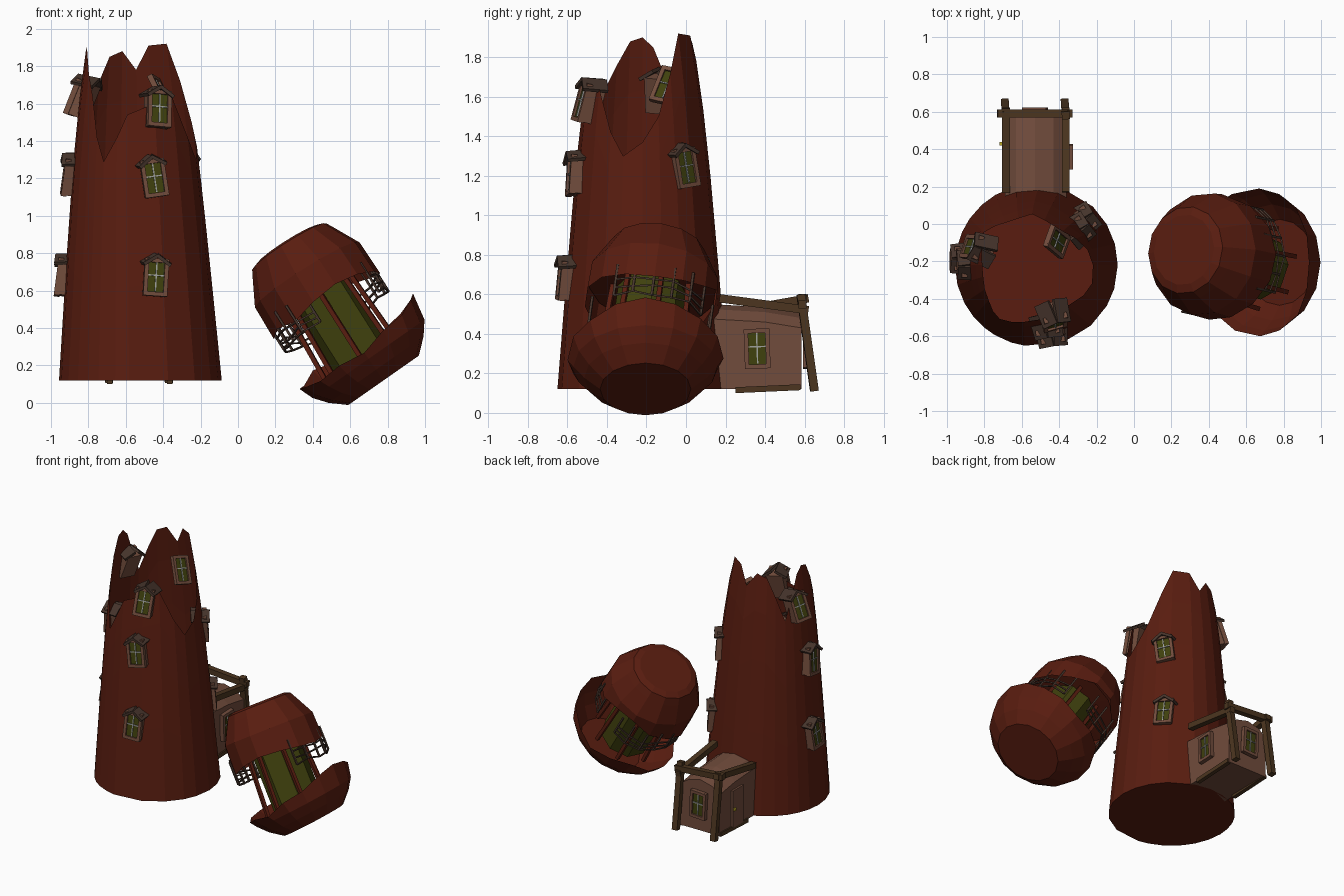
import bpy, bmesh, math, random
from mathutils import Matrix, Vector, Euler

if "Cube" in bpy.data.objects:
    bpy.data.objects.remove(bpy.data.objects["Cube"])
random.seed(4)

def mat(name, c):
    m = bpy.data.materials.new(name)
    m.diffuse_color = (*c, 1)
    m.use_nodes = True
    m.node_tree.nodes["Principled BSDF"].inputs["Base Color"].default_value = m.diffuse_color
    return m

MATS = [mat("red", (.1, .012, .005)), mat("brown", (.165, .072, .045)), mat("roof", (.06, .034, .024)),
        mat("beam", (.072, .036, .014)), mat("glass", (.05, .052, .004)), mat("grey", (.35, .36, .34)),
        mat("brass", (.5, .4, .02))]
RED, BROWN, ROOF, BEAM, GLASS, GREY, BRASS = range(7)

def finish(name, bm):
    bmesh.ops.recalc_face_normals(bm, faces=bm.faces)
    me = bpy.data.meshes.new(name)
    bm.to_mesh(me)
    for m in MATS:
        me.materials.append(m)
    ob = bpy.data.objects.new(name, me)
    bpy.context.collection.objects.link(ob)

def box(bm, M, c, size, m, rot=(0, 0, 0)):
    T = M @ Matrix.Translation(c) @ Euler(rot).to_matrix().to_4x4() @ Matrix.Diagonal((*size, 1))
    for v in bmesh.ops.create_cube(bm, size=1, matrix=T)["verts"]:
        for f in v.link_faces:
            f.material_index = m

def bar(bm, a, b, w, m):
    a, b = Vector(a), Vector(b)
    R = (b - a).to_track_quat('Z', 'Y').to_matrix().to_4x4()
    box(bm, Matrix.Translation((a + b) / 2) @ R, (0, 0, 0), (w, w, (b - a).length), m)

def skin(bm, rings, m, cap0=False, cap1=False):
    """Join rings of points into a tube."""
    vs = [[bm.verts.new(p) for p in r] for r in rings]
    n, faces = len(vs[0]), []
    for a, b in zip(vs, vs[1:]):
        for i in range(n):
            j = (i + 1) % n
            faces.append(bm.faces.new((a[i], a[j], b[j], b[i])))
    if cap0: faces.append(bm.faces.new(vs[0]))
    if cap1: faces.append(bm.faces.new(vs[-1]))
    for f in faces:
        f.material_index = m

def lathe(M, prof, n, jag=None, jag_ring=0):
    out = []
    for k, (s, r) in enumerate(prof):
        out.append([M @ Vector((r * math.cos(2 * math.pi * i / n), r * math.sin(2 * math.pi * i / n),
                    s + (jag[i % len(jag)] if jag and k == jag_ring else 0))) for i in range(n)])
    return out

# Broken tower: (angle, height of torn edge)
edge = [(-180, 1.9), (-166, 1.88), (-152, 1.76), (-140, 1.64), (-130, 1.42), (-121, 1.29), (-108, 1.42), (-98, 1.54),
        (-70, 1.6), (-48, 1.64), (-30, 1.42), (-17, 1.3), (0, 1.37), (15, 1.5), (30, 1.72), (46, 1.92), (72, 1.91),
        (88, 1.78), (104, 1.88), (120, 1.85), (132, 1.72), (145, 1.54), (156, 1.7), (168, 1.85)]
RAD = [(.12, .435), (.8, .38), (1.3, .335), (1.6, .3), (1.93, .25)]

def tower_point(deg, z, off=0):
    for (z0, r0), (z1, r1) in zip(RAD, RAD[1:]):
        if z <= z1 + 1e-6:
            r = r0 + (r1 - r0) * (z - z0) / (z1 - z0)
            break
    t, a = (z - .12) / 1.8, math.radians(deg)
    return Vector((-.522 - .035 * t + (r + off) * math.cos(a), -.22 + (r + off) * math.sin(a), z))

bm = bmesh.new()
skin(bm, [[tower_point(a, .12 + (h - .12) * t) for a, h in edge] for t in (0, .35, .65, .85, 1)], RED, cap0=True)
finish("broken_tower", bm)

# Windows: local -y faces outwards
def window(name, loc, yaw, pitch=0, roll=0, roof=True):
    M = Matrix.Translation(loc) @ Euler((math.radians(pitch), math.radians(roll), math.radians(yaw))).to_matrix().to_4x4()
    bm = bmesh.new()
    if roof:
        box(bm, M, (0, .035, 0), (.12, .09, .19), BROWN)
        for s in (-1, 1):
            box(bm, M, (s * .042, .02, .1), (.09, .13, .018), ROOF, (.2, s * .6, 0))
    for s in (-1, 1):
        box(bm, M, (s * .054, -.01, 0), (.022, .03, .2), BROWN)
        box(bm, M, (0, -.01, s * .09), (.1, .03, .022), BROWN)
    box(bm, M, (0, -.005, 0), (.09, .016, .165), GLASS)
    box(bm, M, (0, -.016, .005), (.007, .008, .16), GREY)
    box(bm, M, (0, -.016, .01), (.09, .008, .007), GREY)
    finish(name, bm)

for k, (z, roll, pitch) in enumerate([(.67, 4, -5), (1.2, -8, -5), (1.57, 5, -14)]):
    window(f"front_window_{k}", tower_point((-77, -75, -67)[k], z, .02), (8, 10, 16)[k], pitch, roll)
    window(f"left_window_{k}", tower_point((176, 178, 163)[k], z + (0, .01, .06)[k], .025), (-90, -88, -108)[k], pitch * 1.5, -roll)
    if k < 2:
        window(f"right_window_{k}", tower_point((41, 39)[k], z + .04, 0), 125, pitch, roll)
window("loose_window", (-.42, -.09, 1.65), 70, -30, 12, False)

# Lean-to house behind the tower, arched roof
bm = bmesh.new()
arch = [(-.69, .12), (-.69, .46), (-.63, .51), (-.53, .535), (-.43, .51), (-.36, .46), (-.36, .12)]
skin(bm, [[(x, y, z - dz * (z > .2)) for x, z in arch] for y, dz in ((.05, -.02), (.4, 0), (.585, .03))], BROWN, True, True)
I = Matrix.Identity(4)
box(bm, I, (-.695, .38, .27), (.02, .13, .28), BROWN)
box(bm, I, (-.71, .43, .27), (.02, .018, .018), BRASS)
finish("house", bm)

bm = bmesh.new()
for x, z0, z1 in ((-.685, .5, .58), (-.365, .58, .52)):
    bar(bm, (x, .17, z0), (x, .62, z1), .042, BEAM)
    bar(bm, (x, .58, .6), (x - .005, .65, .11), .042, BEAM)
    bar(bm, (x, .25, .115), (x, .58, .13), .03, BEAM)
bar(bm, (-.73, .59, .58), (-.33, .59, .55), .042, BEAM)
finish("house_beams", bm)
window("house_side_window", (-.352, .36, .325), 90, 0, -2, False)
window("house_back_window", (-.53, .598, .325), 180, 0, 3, False)

# Fallen lantern room: gallery drum (torn open at the back), glass, struts
def frame(loc, deg, lean=0):
    return Matrix.Translation(loc) @ Matrix.Rotation(math.radians(lean), 4, 'X') @ Matrix.Rotation(math.radians(deg), 4, 'Y')

D = frame((.275, -.14, .835), 148, -8)
bm = bmesh.new()
jag = [.02, -.02, -.05, -.12, -.11, -.04, .0, .02, .01, -.01, -.02, .0, .03, .0]
skin(bm, lathe(D, [(-.015, .19), (0, .235), (.05, .262), (.18, .33), (.36, .335)], 14, jag, 4), RED, cap0=True)
skin(bm, lathe(D, [(.25, .325), (.255, .15)], 14), RED, cap1=True)
finish("gallery_drum", bm)

bm = bmesh.new()
skin(bm, lathe(D, [(.25, .175), (.76, .175)], 8), GLASS, True, True)
finish("lantern_glass", bm)

bm = bmesh.new()
for i in range(7):
    a = 2 * math.pi * (i + .3) / 7
    c, s = math.cos(a), math.sin(a)
    bar(bm, D @ Vector((.2 * c, .2 * s, .25)), D @ Vector((.225 * c, .225 * s, .75)), .024, RED)
finish("lantern_struts", bm)

# Bent, incomplete railing
bm = bmesh.new()
N = 20
rail = []
for i in range(N):
    a = 2 * math.pi * i / N
    r = random.uniform(.31, .35)
    rail.append([D @ Vector((r * math.cos(a), r * math.sin(a), s + random.uniform(-.015, .015))) for s in (.29, .39, .43, .47)])
for i in range(N):
    if i in (6, 13, 14, 15):
        continue
    bar(bm, rail[i][0], rail[i][3], .012, ROOF)
    if i not in (5, 12):
        for k in (1, 2, 3):
            bar(bm, rail[i][k], rail[(i + 1) % N][k], .009, ROOF)
finish("railing", bm)

# Upturned broken roof dome
B = frame((.635, -.205, .325), 145)
bm = bmesh.new()
jag = [.03, .03, -.01, .02, .06, .03, .01, -.02, -.04, -.02, .02, .03, .07, .05, .06, .04]
skin(bm, lathe(B, [(0, .395), (.11, .365), (.18, .31), (.25, .23)], 16, jag, 0), RED, cap1=True)
finish("roof_dome", bm)
